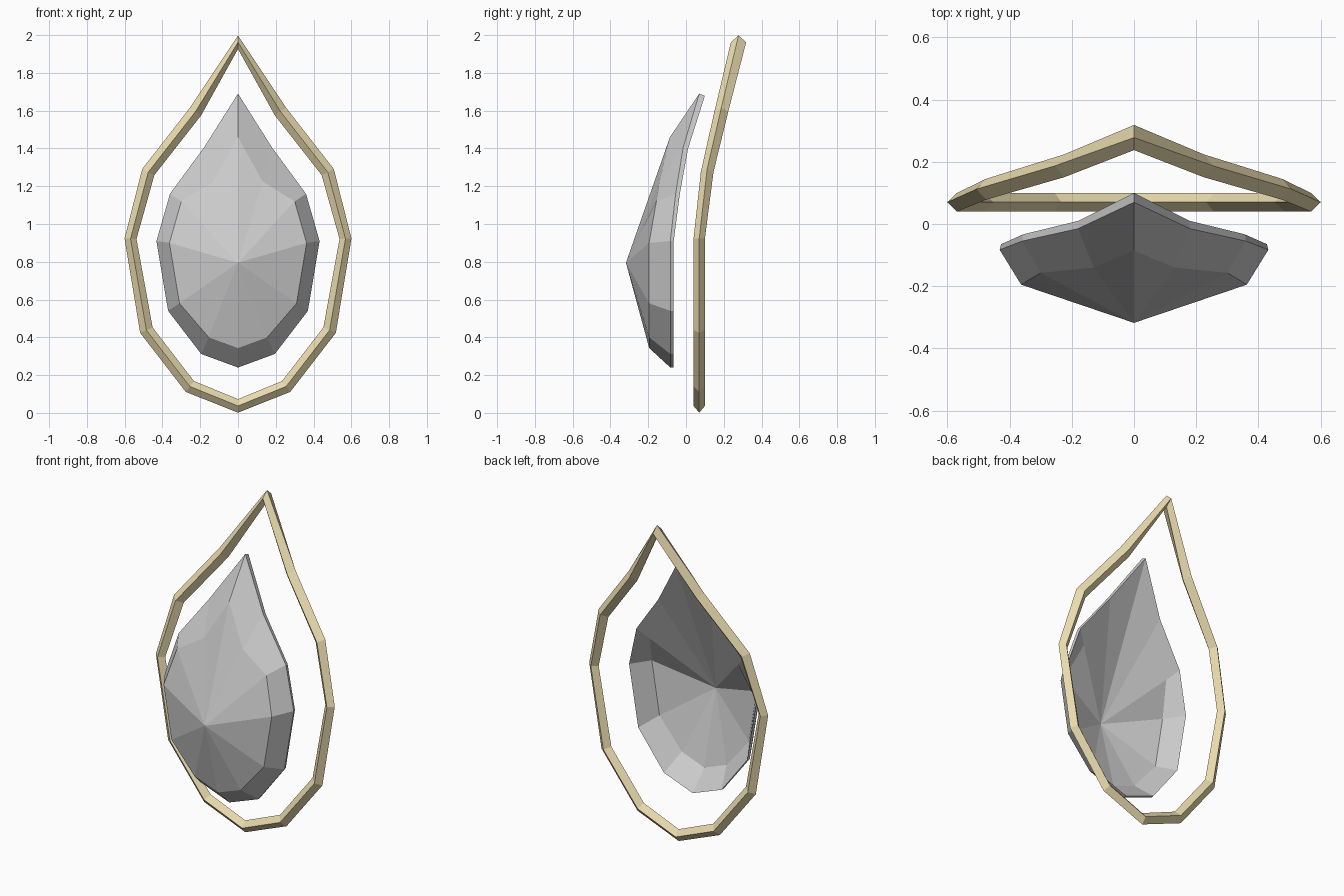
import bpy, bmesh
from mathutils import Vector

if "Cube" in bpy.data.objects:
    bpy.data.objects.remove(bpy.data.objects["Cube"])


def mirrored(half):
    """Right half, top to bottom, completed into a closed loop."""
    pts = [Vector(p) for p in half]
    return pts + [Vector((-p.x, p.y, p.z)) for p in pts[-2:0:-1]]


def bridge(bm, a, b):
    n = len(a)
    for i in range(n):
        j = (i + 1) % n
        bm.faces.new((a[i], a[j], b[j], b[i]))


def fan(bm, loop, tip):
    for i in range(len(loop)):
        bm.faces.new((loop[i], loop[(i + 1) % len(loop)], tip))


def finish(bm, name):
    bmesh.ops.recalc_face_normals(bm, faces=bm.faces[:])
    mesh = bpy.data.meshes.new(name)
    bm.to_mesh(mesh)
    bm.free()
    obj = bpy.data.objects.new(name, mesh)
    bpy.context.collection.objects.link(obj)
    return obj


# teardrop frame: diamond section swept along a bent-back outline
path = mirrored([(0, .278, 1.962), (.225, .187, 1.595), (.475, .112, 1.275),
                 (.569, .07, .922), (.485, .07, .438), (.255, .07, .14), (0, .07, .037)])
bm = bmesh.new()
n = len(path)
rails = [[], [], [], []]
for i, p in enumerate(path):
    d1 = (p - path[i - 1]).normalized()
    d2 = (path[(i + 1) % n] - p).normalized()
    t = d1 + d2
    out = Vector((-t.z, 0, t.x)).normalized() * .036
    if out.dot(Vector((p.x, 0, p.z - .95))) < 0:
        out = -out
    if abs(p.x) > .5:
        out *= .88
    depth = Vector((0, .03 + .01 * max(0, p.z - .92), 0))
    for rail, off in zip(rails, (out, -depth, -out, depth)):
        rail.append(bm.verts.new(p + off))
for k in range(4):
    bridge(bm, rails[k], rails[(k + 1) % 4])
frame = finish(bm, "teardrop_frame")
gold = bpy.data.materials.new("pale_gold")
gold.diffuse_color = (.83, .72, .43, 1)
gold.use_nodes = True
gold.node_tree.nodes["Principled BSDF"].inputs["Base Color"].default_value = gold.diffuse_color
frame.data.materials.append(gold)

# faceted stone: hollow-backed shell with girdle, crown ring and centre peak
girdle = mirrored([(0, .07, 1.69), (.18, -.015, 1.405), (.36, -.055, 1.16),
                   (.432, -.083, .91), (.37, -.083, .54), (.195, -.083, .312), (0, -.083, .24)])
crown = mirrored([(0, -.085, 1.46), (.13, -.14, 1.225), (.30, -.157, 1.12),
                  (.363, -.195, .90), (.31, -.195, .58), (.155, -.195, .40), (0, -.195, .343)])
peak = Vector((0, -.318, .795))
back_peak = Vector((0, -.285, .795))
bm = bmesh.new()
outer = [bm.verts.new(p) for p in girdle]
ring = [bm.verts.new(p) for p in crown]
rim_pts = [p + Vector((-.01 * p.x, .018 + .015 * max(0, p.z - .91), -.015 * max(0, p.z - .91)))
           for p in girdle]
rim = [bm.verts.new(p) for p in rim_pts]
# upper part of the hollow runs straight from the rim to the centre
inner = [bm.verts.new(back_peak.lerp(r, .83) if r.z > 1 else
                      Vector((c.x * .97, c.y + .02, c.z + .01)))
         for r, c in zip(rim_pts, crown)]
bridge(bm, outer, ring)
fan(bm, ring, bm.verts.new(peak))
bridge(bm, outer, rim)
bridge(bm, rim, inner)
fan(bm, inner, bm.verts.new(back_peak))
finish(bm, "faceted_stone")
